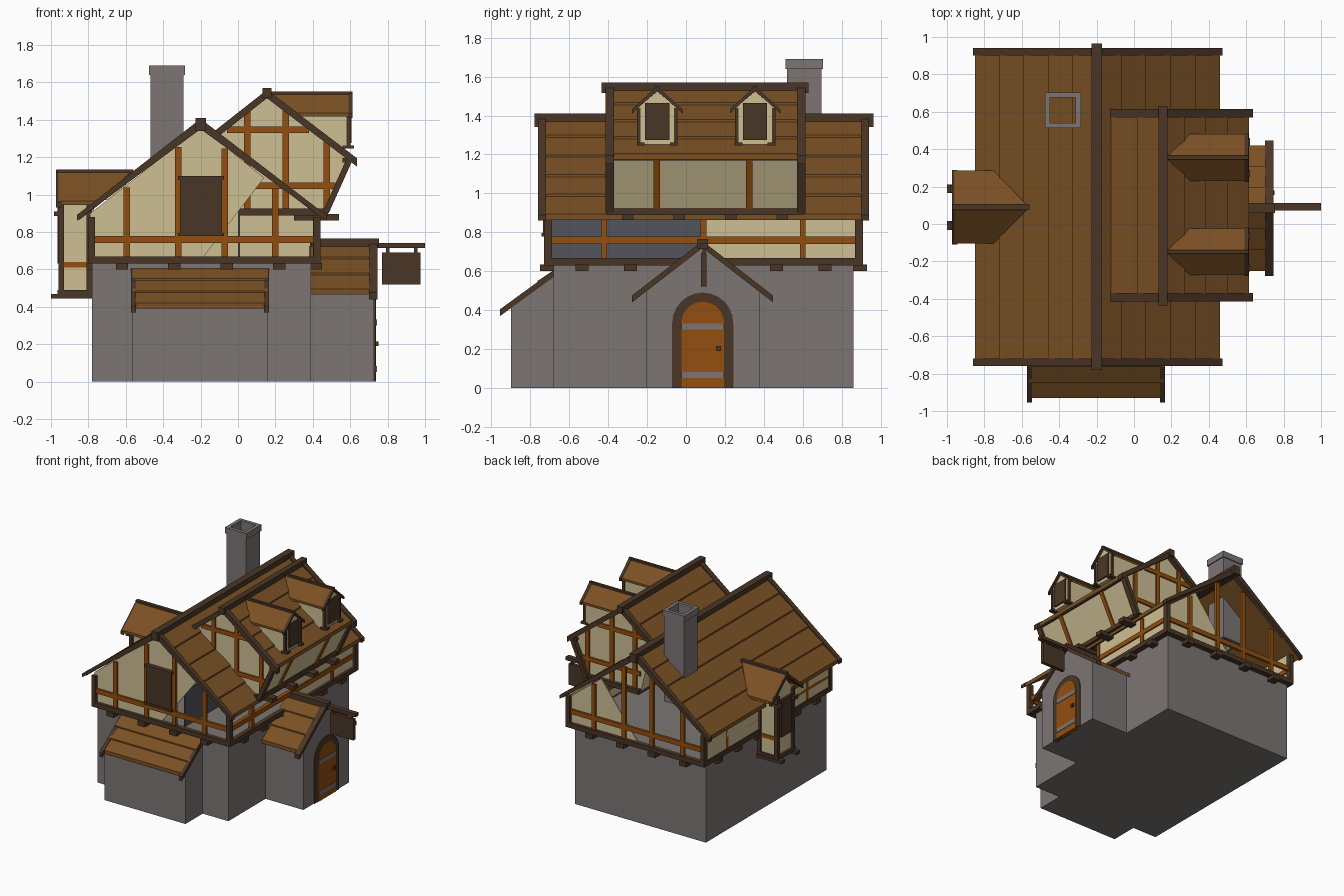
import bpy, bmesh, math
from mathutils import Vector


def mat(name, r, g, b):
    m = bpy.data.materials.new(name)
    lin = [((c / 255 + 0.055) / 1.055) ** 2.4 for c in (r, g, b)]
    m.diffuse_color = (*lin, 1)
    return m


STONE = mat("stone", 124, 118, 116)
PLASTER = mat("plaster", 207, 191, 148)
ORANGE = mat("orange_timber", 146, 78, 14)
DARK = mat("dark_timber", 74, 54, 38)
ROOF = mat("roof_planks", 122, 80, 36)
SLATE = mat("slate", 84, 84, 92)
CY = 0.09  # the house is symmetrical about this y


def plate(name, pts, off, m):
    """Polygon of 3D points extruded by the vector off."""
    bm = bmesh.new()
    f = bm.faces.new([bm.verts.new(p) for p in pts])
    ext = bmesh.ops.extrude_face_region(bm, geom=[f], use_keep_orig=True)
    vs = [v for v in ext["geom"] if isinstance(v, bmesh.types.BMVert)]
    bmesh.ops.translate(bm, verts=vs, vec=Vector(off))
    bmesh.ops.recalc_face_normals(bm, faces=bm.faces)
    me = bpy.data.meshes.new(name)
    bm.to_mesh(me)
    bm.free()
    me.materials.append(m)
    ob = bpy.data.objects.new(name, me)
    bpy.context.collection.objects.link(ob)
    return ob


def prism(name, pts, axis, a0, a1, m):
    """Profile in (x, z) run along y, or in (y, z) run along x."""
    if axis == "y":
        return plate(name, [(u, a0, w) for u, w in pts], (0, a1 - a0, 0), m)
    return plate(name, [(a0, u, w) for u, w in pts], (a1 - a0, 0, 0), m)


def box(name, x0, x1, y0, y1, z0, z1, m):
    return prism(name, [(x0, z0), (x1, z0), (x1, z1), (x0, z1)], "y", y0, y1, m)


def beam(name, p, q, t, axis, a0, a1, m, t2=None):
    """Board from p to q in the profile plane, hanging t below its top line."""
    t2 = t if t2 is None else t2
    prism(name, [p, q, (q[0], q[1] - t2), (p[0], p[1] - t)], axis, a0, a1, m)


def planks(name, p, q, n, axis, a0, a1, step=0.012):
    """Roof slope of n overlapping planks from ridge p down to eave q."""
    p, q = Vector(p), Vector(q)
    for i in range(n):
        a, b = p.lerp(q, i / n), p.lerp(q, (i + 1) / n)
        a.y -= step
        beam(f"{name}_{i}", a, b, 0.02, axis, a0, a1, ROOF, 0.02 + step)


def both_ends(y0, y1):
    return [(y0, y1), (2 * CY - y1, 2 * CY - y0)]


# stone ground floor and hollow chimney
box("ground_floor", -0.78, 0.39, -0.68, 0.86, 0, 0.64, STONE)
box("upper_floor", -0.79, 0.43, -0.71, 0.89, 0.635, 0.665, STONE)
for nm, o, i, z0, z1 in (("shaft", 0.088, 0.068, 0.95, 1.64), ("cap", 0.096, 0.068, 1.64, 1.69)):
    cx, cy = -0.38, 0.608
    for s in (-1, 1):
        xs = sorted((cx + s * i, cx + s * o))
        ys = sorted((cy + s * i, cy + s * o))
        box("chimney_" + nm, *xs, cy - o, cy + o, z0, z1, STONE)
        box("chimney_" + nm, cx - i, cx + i, *ys, z0, z1, STONE)
box("chimney_bottom", -0.45, -0.31, 0.54, 0.68, 1.0, 1.02, STONE)

# upper storey plaster, with the open triangles of the gables
prism("front_gable", [(-0.79, 0.65), (-0.19, 0.66), (0.14, 1.09), (-0.2, 1.36), (-0.79, 0.9)],
      "y", -0.705, -0.695, PLASTER)
prism("back_gable", [(0.42, 0.65), (-0.19, 0.66), (0.14, 1.09), (0.42, 0.87)],
      "y", 0.875, 0.885, PLASTER)
box("left_wall", -0.79, -0.78, -0.70, 0.88, 0.65, 0.90, PLASTER)
box("right_wall", 0.41, 0.42, 0.1, 0.88, 0.65, 0.89, PLASTER)
box("inner_partition", 0.0, 0.01, -0.69, 0.1, 0.66, 0.95, SLATE)

# upper storey timber frame
for y0, y1 in both_ends(-0.73, -0.69):
    box("end_sill", -0.80, 0.44, y0, y1, 0.63, 0.668, DARK)
    for x in (-0.80, 0.405):
        box("corner_post", x, x + 0.035, y0, y1, 0.66, 0.88, DARK)
for y0, y1 in both_ends(-0.72, -0.70):
    box("end_rail", -0.79, 0.42, y0, y1, 0.74, 0.778, ORANGE)
    for x in (-0.595, -0.32, -0.07, 0.2):
        top = 1.35 - 0.79 * abs(x + 0.2)
        box("gable_stud", x - 0.017, x + 0.017, y0, y1, 0.66, top, ORANGE)
for y0, y1 in both_ends(-0.75, -0.66):
    for x in (-0.62, -0.34, -0.06, 0.22):
        box("end_joist", x - 0.033, x + 0.033, y0, y1, 0.60, 0.635, DARK)
box("gable_window", -0.31, -0.085, -0.735, -0.70, 0.785, 1.085, DARK)
box("gable_window_head", -0.32, -0.075, -0.742, -0.70, 1.08, 1.10, DARK)
box("gable_window_sill", -0.32, -0.075, -0.742, -0.70, 0.778, 0.795, DARK)
for xo, xi, s in ((0.44, 0.40, 1), (-0.80, -0.77, -1)):
    x0, x1 = sorted((xo, xi))
    box("side_sill", x0, x1, -0.73, 0.91, 0.63, 0.668, DARK)
    r0, r1 = sorted((xo - s * 0.01, xi))
    box("side_rail", r0, r1, -0.70, 0.88, 0.74, 0.778, ORANGE)
    for y in (-0.42, 0.09, 0.60):
        box("side_stud", r0, r1, y - 0.015, y + 0.015, 0.66, 0.88, ORANGE)
    j0, j1 = sorted((xo + s * 0.01, xi - s * 0.03))
    for k in range(6):
        y = -0.535 + 0.25 * k
        box("side_joist", j0, j1, y - 0.033, y + 0.033, 0.60, 0.635, DARK)

# main roof
for side, ex in (("left", -0.85), ("right", 0.46)):
    planks("main_roof_" + side, (-0.2, 1.40), (ex, 0.895), 5, "y", -0.73, 0.92)
    for y0, y1 in both_ends(-0.76, -0.72):
        s = -1 if ex < 0 else 1
        beam("main_barge", (-0.2, 1.405), (ex + s * 0.012, 0.89), 0.055, "y", y0, y1, DARK, 0.03)
box("main_ridge", -0.227, -0.172, -0.78, 0.965, 1.34, 1.41, DARK)

# cross wing with leaning front wall
W0, W1, WC = -0.375, 0.575, 0.10
prism("wing_body", [(0.155, 1.53), (0.60, 1.19), (0.465, 0.91), (0.0, 0.91), (-0.1, 1.32)],
      "y", W0, W1, PLASTER)
planks("wing_roof_right", (0.155, 1.555), (0.615, 1.205), 4, "y", -0.40, 0.60)
planks("wing_roof_left", (0.155, 1.555), (-0.125, 1.335), 2, "y", -0.40, 0.60)
box("wing_ridge", 0.132, 0.178, -0.435, 0.63, 1.515, 1.57, DARK)
box("wing_sill", 0.0, 0.48, -0.405, 0.605, 0.888, 0.925, DARK)
box("wing_eave_rail", 0.56, 0.605, -0.40, 0.60, 1.17, 1.195, DARK)
for k in range(4):
    y = -0.30 + 0.265 * k
    box("wing_joist", 0.30, 0.54, y - 0.03, y + 0.03, 0.862, 0.895, DARK)
for y0, y1 in ((-0.415, -0.37), (0.57, 0.615)):
    beam("wing_barge", (0.155, 1.56), (0.635, 1.195), 0.045, "y", y0, y1, DARK)
    beam("wing_barge", (0.155, 1.56), (-0.125, 1.34), 0.045, "y", y0, y1, DARK)
    prism("wing_lean_post", [(0.615, 1.19), (0.485, 0.90), (0.45, 0.90), (0.58, 1.19)], "y", y0, y1, DARK)
for y0, y1 in ((-0.387, -0.37), (0.57, 0.587)):
    box("wing_rail", -0.06, 0.38, y0, y1, 1.33, 1.365, ORANGE)
    box("wing_rail", 0.0, 0.52, y0, y1, 1.03, 1.065, ORANGE)
    for x, t in ((0.05, 1.45), (0.255, 1.45), (0.475, 1.28)):
        box("wing_stud", x - 0.017, x + 0.017, y0, y1, 0.92, t, ORANGE)
for y in (-0.15, 0.325):
    prism("wing_front_stud", [(0.61, 1.19), (0.475, 0.91), (0.45, 0.91), (0.585, 1.19)],
          "y", y - 0.017, y + 0.017, ORANGE)


def gable_roof(name, yc, half, x_front, x_ridge, x_eave, z_ridge, z_eave, t):
    """Small roof running along x and dying into a bigger slope."""
    for s in (-1, 1):
        e = yc + s * half
        plate(name, [(x_front, yc, z_ridge), (x_front, e, z_eave), (x_eave, e, z_eave),
                     (x_ridge, yc, z_ridge)], (0, 0, -t), ROOF)


# two small dormers
for yc in (-0.148, 0.355):
    prism("dormer_body", [(yc - 0.10, 1.25), (yc + 0.10, 1.25), (yc + 0.10, 1.44), (yc, 1.525),
                          (yc - 0.10, 1.44)], "x", 0.32, 0.595, PLASTER)
    gable_roof("dormer_roof", yc, 0.125, 0.60, 0.17, 0.30, 1.545, 1.435, 0.018)
    box("dormer_ridge", 0.18, 0.612, yc - 0.01, yc + 0.01, 1.53, 1.552, DARK)
    box("dormer_window", 0.59, 0.607, yc - 0.062, yc + 0.062, 1.275, 1.465, DARK)
    for s in (-1, 1):
        beam("dormer_barge", (yc, 1.55), (yc + s * 0.13, 1.432), 0.022, "x", 0.59, 0.612, DARK)
        box("dormer_post", 0.58, 0.602, yc + s * 0.095 - 0.009, yc + s * 0.095 + 0.009, 1.25, 1.44, DARK)
        box("dormer_foot", 0.56, 0.62, yc + s * 0.085 - 0.02, yc + s * 0.085 + 0.02, 1.245, 1.262, DARK)

# oriel bay on the left side
box("bay_body", -0.945, -0.77, -0.01, 0.19, 0.47, 0.98, PLASTER)
prism("bay_gable", [(-0.01, 0.97), (0.19, 0.97), (CY, 1.09)], "x", -0.945, -0.6, PLASTER)
gable_roof("bay_roof", CY, 0.195, -0.96, -0.56, -0.75, 1.13, 0.965, 0.022)
box("bay_ridge", -0.97, -0.56, CY - 0.014, CY + 0.014, 1.105, 1.135, DARK)
box("bay_sill", -0.965, -0.77, -0.025, 0.205, 0.46, 0.49, DARK)
box("bay_window", -0.965, -0.93, 0.025, 0.155, 0.63, 0.93, DARK)
for y in (-0.008, 0.188):
    s = 1 if y > CY else -1
    box("bay_joist", -1.0, -0.77, y - 0.023, y + 0.023, 0.443, 0.468, DARK)
    box("bay_bracket", -0.985, -0.93, y - 0.02, y + 0.02, 0.885, 0.91, DARK)
    for x in (-0.96, -0.81):
        box("bay_post", x, x + 0.03, y - 0.015, y + 0.015, 0.47, 0.97, DARK)
    box("bay_rail", -0.94, -0.78, y - 0.01, y + 0.01, 0.61, 0.64, ORANGE)
    beam("bay_barge", (CY, 1.13), (CY + s * 0.20, 0.96), 0.03, "x", -0.972, -0.945, DARK)

# front lean-to
prism("lean_to", [(-0.90, 0), (-0.67, 0), (-0.67, 0.58), (-0.90, 0.41)], "x", -0.565, 0.16, STONE)
planks("lean_to_roof", (-0.68, 0.615), (-0.93, 0.42), 3, "x", -0.565, 0.16, 0.01)
for x in (-0.572, 0.14):
    beam("lean_to_barge", (-0.68, 0.605), (-0.955, 0.405), 0.035, "x", x, x + 0.027, DARK)

# porch
prism("porch", [(-0.205, 0), (0.38, 0), (0.38, 0.50), (CY, 0.725), (-0.205, 0.50)], "x", 0.38, 0.728, STONE)
for s in (-1, 1):
    planks("porch_roof", (0.085, 0.75), (0.085 + s * 0.335, 0.495), 3, "x", 0.385, 0.72, 0.01)
    beam("porch_barge", (0.085, 0.755), (0.085 + s * 0.362, 0.475), 0.035, "x", 0.70, 0.745, DARK)
box("porch_ridge", 0.39, 0.755, 0.06, 0.112, 0.715, 0.765, DARK)


def arch(half, spring, yc=0.086):
    arc = [(yc + half * math.cos(math.pi * k / 12), spring + half * math.sin(math.pi * k / 12))
           for k in range(13)]
    return [(yc - half, 0), (yc + half, 0)] + arc


# arched door with straps and a knob
prism("door_frame", arch(0.157, 0.333), "x", 0.70, 0.735, DARK)
prism("door", arch(0.11, 0.333), "x", 0.70, 0.739, ORANGE)
for z in (0.05, 0.30):
    box("door_strap", 0.73, 0.743, -0.024, 0.196, z, z + 0.032, STONE)
box("door_knob", 0.73, 0.752, 0.155, 0.18, 0.19, 0.215, DARK)

# hanging sign
box("sign_pole", 0.72, 1.0, 0.072, 0.112, 0.715, 0.742, DARK)
box("sign_board", 0.77, 0.977, 0.078, 0.106, 0.52, 0.69, DARK)
for x in (0.80, 0.95):
    box("sign_hanger", x - 0.01, x + 0.01, 0.085, 0.1, 0.68, 0.72, DARK)
